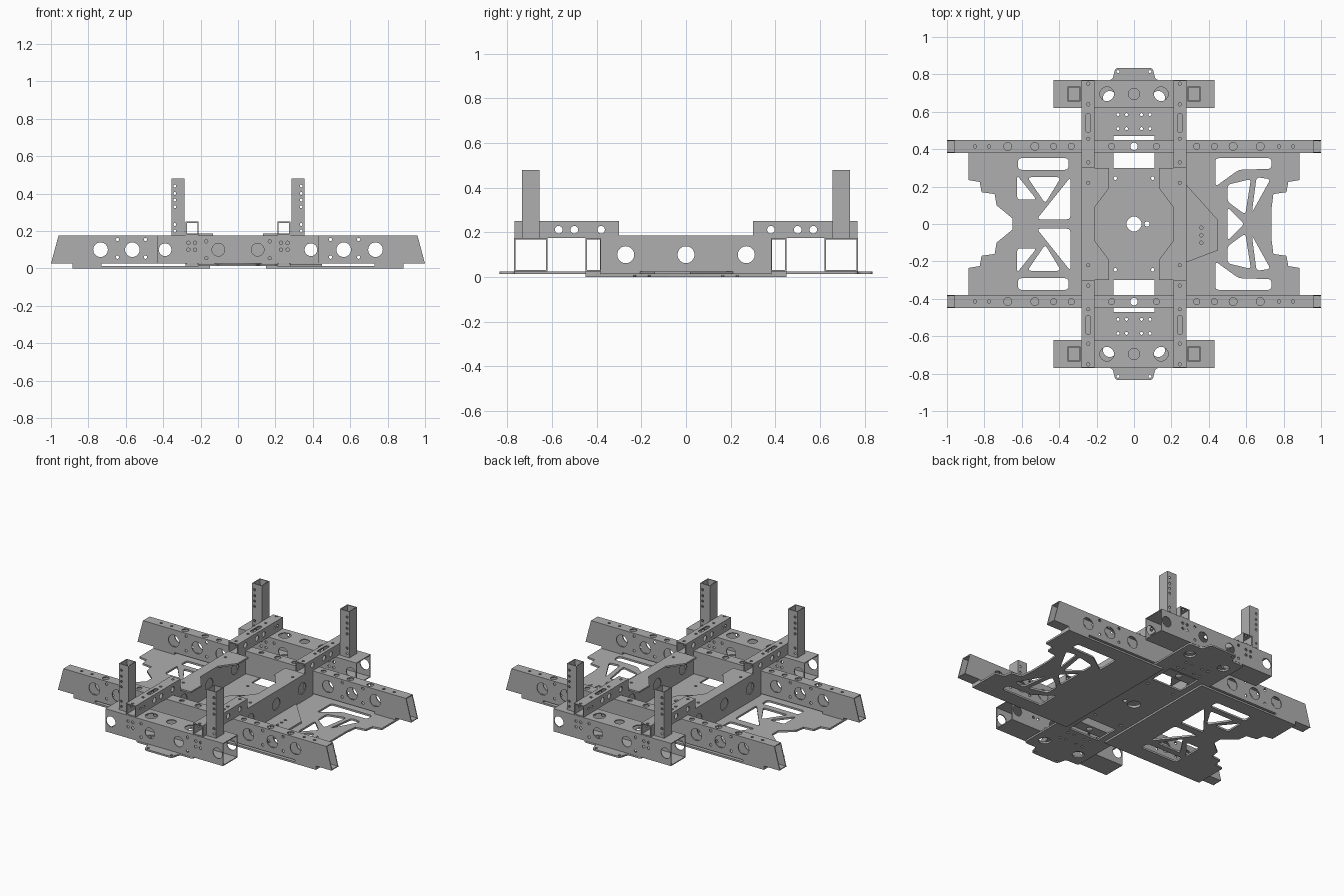
import bpy
import bmesh
import math
from mathutils import Vector

if "Cube" in bpy.data.objects:
    bpy.data.objects.remove(bpy.data.objects["Cube"])

grey = bpy.data.materials.new("bare metal grey")
grey.use_nodes = True
COLOUR = (0.43, 0.43, 0.43, 1)
grey.diffuse_color = COLOUR
grey.node_tree.nodes["Principled BSDF"].inputs["Base Color"].default_value = COLOUR

WALL = 0.006
PLANES = {"xy": lambda u, v, w: (u, v, w),
          "xz": lambda u, v, w: (u, w, v),
          "yz": lambda u, v, w: (w, u, v)}


def ring(u, v, r, n=24):
    return [(u + r * math.cos(math.tau * i / n), v + r * math.sin(math.tau * i / n)) for i in range(n)]


def rect(u0, u1, v0, v1):
    return [(u0, v0), (u1, v0), (u1, v1), (u0, v1)]


def flip(poly):
    return [(u, -v) for u, v in poly]


def rounded(poly, r=0.02, steps=4):
    """Round every corner of a polygon."""
    out = []
    for i, p in enumerate(poly):
        p, a, b = Vector(p), Vector(poly[i - 1]), Vector(poly[(i + 1) % len(poly)])
        p0 = p + (a - p).normalized() * min(r, (a - p).length * 0.45)
        p1 = p + (b - p).normalized() * min(r, (b - p).length * 0.45)
        for k in range(steps + 1):
            t = k / steps
            out.append(tuple(p0 * (1 - t) ** 2 + p * 2 * t * (1 - t) + p1 * t * t))
    return out


def sheet(plane, w0, w1, outline, holes=()):
    """A flat sheet with cut holes, returned as a mesh."""
    curve = bpy.data.curves.new("sheet", "CURVE")
    curve.dimensions = "2D"
    curve.fill_mode = "BOTH"
    curve.extrude = (w1 - w0) / 2
    for poly in [outline, *holes]:
        spline = curve.splines.new("POLY")
        spline.points.add(len(poly) - 1)
        spline.use_cyclic_u = True
        for point, (u, v) in zip(spline.points, poly):
            point.co = (u, v, 0, 1)
    temp = bpy.data.objects.new("sheet", curve)
    bpy.context.scene.collection.objects.link(temp)
    deps = bpy.context.evaluated_depsgraph_get()
    mesh = bpy.data.meshes.new_from_object(temp.evaluated_get(deps))
    bpy.data.objects.remove(temp)
    bpy.data.curves.remove(curve)
    bm = bmesh.new()
    bm.from_mesh(mesh)
    bmesh.ops.remove_doubles(bm, verts=bm.verts, dist=1e-5)
    for vert in bm.verts:
        vert.co = PLANES[plane](vert.co.x, vert.co.y, vert.co.z + (w0 + w1) / 2)
    bmesh.ops.recalc_face_normals(bm, faces=bm.faces)
    bm.to_mesh(mesh)
    bm.free()
    return mesh


def part(name, sheets, mirror=""):
    """Join sheets into one object, mirrored over the named axes."""
    bm = bmesh.new()
    for mesh in sheets:
        bm.from_mesh(mesh)
        bpy.data.meshes.remove(mesh)
    mesh = bpy.data.meshes.new(name)
    bm.to_mesh(mesh)
    bm.free()
    mesh.materials.clear()
    mesh.materials.append(grey)
    for poly in mesh.polygons:
        poly.use_smooth = False
        poly.material_index = 0
    obj = bpy.data.objects.new(name, mesh)
    bpy.context.scene.collection.objects.link(obj)
    if mirror:
        mod = obj.modifiers.new("mirror", "MIRROR")
        mod.use_axis = ["x" in mirror, "y" in mirror, False]
        mod.use_mirror_merge = False


def walls(plane, lo, hi, outline, holes_lo=(), holes_hi=()):
    """Two facing walls of a hollow tube."""
    return [sheet(plane, lo, lo + WALL, outline, holes_lo),
            sheet(plane, hi - WALL, hi, outline, holes_hi)]


def both(values, v, r, n=24):
    return [ring(s * u, v, r, n) for u in values for s in (-1, 1)]


# Long cross tubes with slanted ends
LOW, HIGH = 0.025, 0.175
side = [(-1, LOW), (1, LOW), (0.96, HIGH), (-0.96, HIGH)]
side_holes = both((0.39, 0.565, 0.735), 0.1, 0.039) + both((0.495, 0.645), 0.06, 0.009, 10) \
    + both((0.495, 0.645), 0.155, 0.009, 10)
mid = 0.415
top_holes = both((0.53, 0.675), mid, 0.021) + both((0.43, 0.335, 0.12), mid, 0.016) \
    + both((0.85, 0.775), mid, 0.009, 10) + [ring(0, mid, 0.02)]
part("long_tubes",
     walls("xz", 0.38, 0.45, side, side_holes, side_holes)
     + [sheet("xy", LOW, LOW + WALL, rect(-0.998, 0.998, 0.38, 0.45), [ring(0, mid, 0.02)]),
        sheet("xy", HIGH - WALL, HIGH, rect(-0.96, 0.96, 0.38, 0.45), top_holes)], "y")

# Short end tubes
face_holes = both((0.105, 0.39), 0.1, 0.034) \
    + [h for z in (0.1, 0.137) for h in both((0.23, 0.265), z, 0.009, 10)] \
    + both((0.17,), 0.055, 0.009, 10) + both((0.17,), 0.145, 0.009, 10)
large = both((0.145,), 0.695, 0.038)
part("end_tubes",
     walls("xz", 0.62, 0.77, rect(-0.43, 0.43, LOW, HIGH), face_holes, face_holes)
     + walls("xy", LOW, HIGH, rect(-0.43, 0.43, 0.62, 0.77), large, large + [ring(0, 0.695, 0.03)]), "y")

# Centre beams
beam_holes = both((0.27,), 0.1, 0.038) + [ring(0, 0.1, 0.038)]
part("centre_beams",
     walls("yz", 0.21, 0.28, rect(-0.38, 0.38, 0.014, HIGH), beam_holes, beam_holes)
     + walls("xy", 0.014, HIGH, rect(0.21, 0.28, -0.38, 0.38)), "x")

# Gusset plates on the centre beams
gusset = [(0.28, -0.3), (0.28, 0.3), (0.135, 0.3), (0.135, 0.19),
          (0.21, 0.09), (0.21, -0.09), (0.135, -0.19), (0.135, -0.3)]
gusset_holes = [ring(0.245, y, 0.009, 10) for y in (-0.22, 0.22)]
part("beam_gussets", [sheet("xy", HIGH, 0.186, gusset, gusset_holes)], "x")

# Upper rails
rail_side = [ring(y, 0.212, 0.017, 16) for y in (0.38, 0.5, 0.57)] \
    + [ring(y, 0.212, 0.009, 10) for y in (0.68, 0.715)]
slot = rounded(rect(0.232, 0.258, 0.49, 0.59), 0.013)
rail_top = [slot] + [ring(0.245, y, 0.009, 10) for y in (0.33, 0.455, 0.64, 0.75)]
part("upper_rails",
     walls("yz", 0.21, 0.28, rect(0.3, 0.767, HIGH, 0.25), rail_side, rail_side)
     + walls("xy", HIGH, 0.25, rect(0.21, 0.28, 0.3, 0.767), (), rail_top), "xy")

# Corner posts
post_holes = [ring(0.338, z, 0.008, 10) for z in (0.2, 0.235, 0.33, 0.365, 0.4, 0.44)]
part("corner_posts",
     walls("xz", 0.655, 0.735, rect(0.285, 0.355, HIGH, 0.48), post_holes, post_holes)
     + walls("yz", 0.285, 0.355, rect(0.655, 0.735, HIGH, 0.48)), "xy")

# Centre floor plate with end tabs
half = [(0.21, -0.77), (0.21, 0.77), (0.115, 0.77), (0.105, 0.835)]
floor = [(0.21, 0.77), (0.115, 0.77), (0.1, 0.835), (-0.1, 0.835), (-0.115, 0.77), (-0.21, 0.77)]
floor = rounded(floor + [(-u, -v) for u, v in floor], 0.02)
floor_holes = [ring(0, 0, 0.04), ring(0.07, 0, 0.014, 14)]
for s in (-1, 1):
    floor_holes.append([(u, s * v) for u, v in rect(-0.11, 0.11, 0.3, 0.47)])
    floor_holes += both((0.13,), s * 0.675, 0.036)
    floor_holes += both((0.1,), s * 0.245, 0.009, 10)
    floor_holes += both((0.085,), s * 0.815, 0.008, 10)
    for y in (0.51, 0.585):
        floor_holes += both((0.04, 0.085), s * y, 0.008, 10)
part("floor_plate", [sheet("xy", 0.013, 0.024, floor, floor_holes)])

# Round hub plate
hub_holes = [ring(0, 0, 0.04), ring(0.07, 0, 0.014, 14)] \
    + both((0.055,), 0.095, 0.009, 10) + both((0.055,), -0.095, 0.009, 10)
part("hub_plate", [sheet("xy", 0.024, 0.029, ring(0, 0, 0.125, 48), hub_holes)])

# Stepped side plates with truss cutouts
edge = [(0.15, 0.45), (0.885, 0.45), (0.885, 0.235), (0.825, 0.225), (0.815, 0.17), (0.745, 0.16)]


def side_plate(name, sign, notch, cuts, centre_cuts=()):
    upper = edge + notch
    outline = upper + flip(upper)[::-1]
    holes = [rounded(c) for c in cuts] + [rounded(flip(c)) for c in cuts]
    holes += [rounded(c) for c in centre_cuts]
    mirrored = [[(sign * u, v) for u, v in poly] for poly in [outline] + holes]
    part(name, [sheet("xy", 0, 0.012, mirrored[0], mirrored[1:])])


side_plate("right_side_plate", -1, [(0.735, 0.1), (0.65, 0.03)],
           [[(0.35, 0.29), (0.35, 0.352), (0.62, 0.352), (0.62, 0.29)],
            [(0.34, 0.25), (0.34, 0.025), (0.52, 0.025)],
            [(0.39, 0.25), (0.57, 0.25), (0.475, 0.11)],
            [(0.625, 0.26), (0.625, 0.13), (0.52, 0.13)]])
side_plate("left_side_plate", 1, [(0.735, 0.08)],
           [[(0.435, 0.2), (0.435, 0.352), (0.735, 0.352), (0.735, 0.295), (0.56, 0.29)],
            [(0.5, 0.21), (0.5, 0.12), (0.595, 0.05), (0.625, 0.24)],
            [(0.655, 0.25), (0.73, 0.24), (0.63, 0.06)]],
           [[(0.5, 0.09), (0.59, 0), (0.5, -0.09)]])

# Spacers between side plates and long tubes
part("tube_spacers", [sheet("xy", 0.012, LOW, rect(0.73, 0.885, 0.38, 0.45))], "xy")

# Angled bracket plate beside the left beam
bracket = [(0.28, 0.21), (0.45, 0.02), (0.45, -0.14), (0.28, -0.205)]
part("angled_bracket", [sheet("xy", 0.013, 0.024, bracket,
                              [ring(0.36, y, 0.009, 10) for y in (-0.1, -0.06, -0.02)])])
